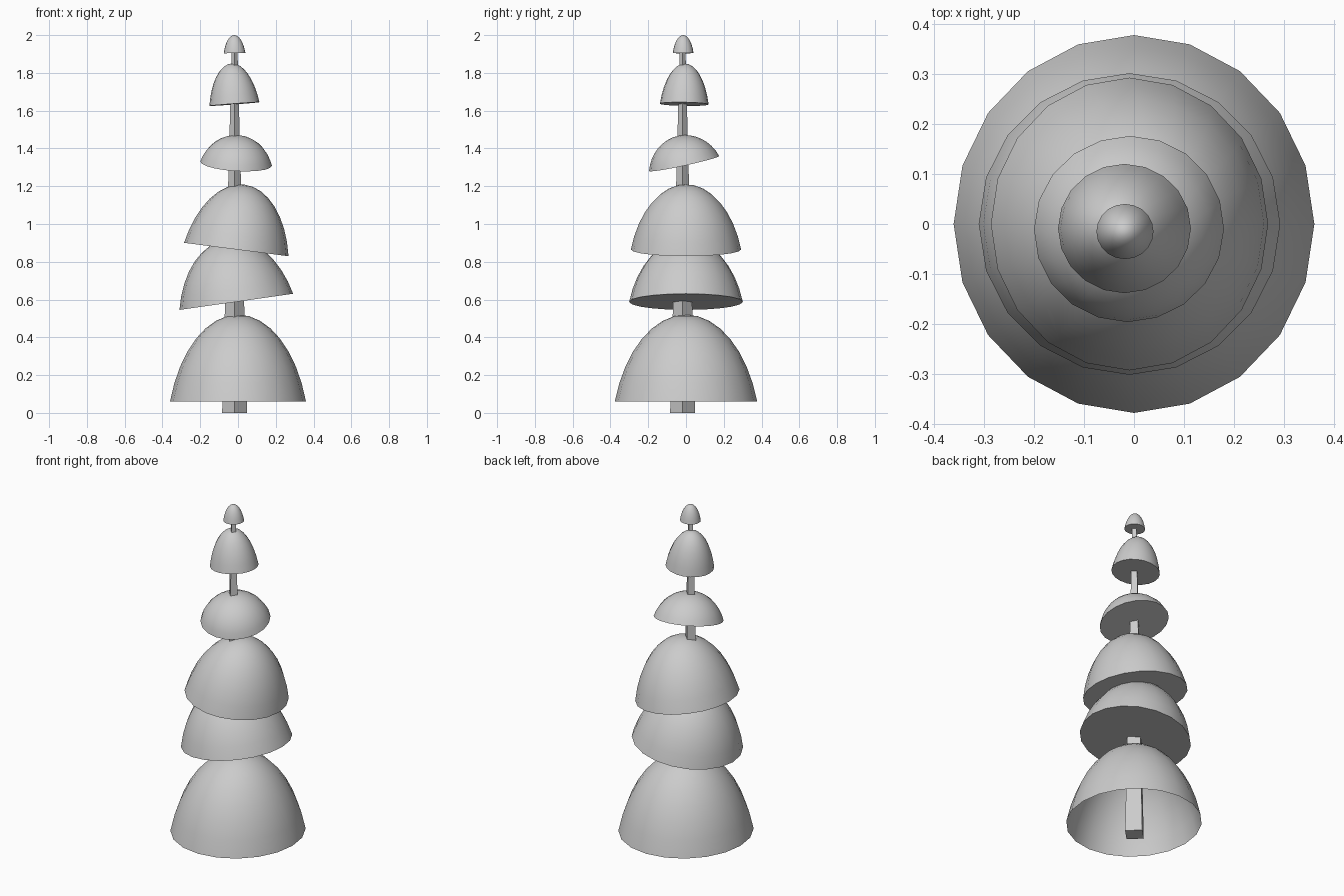
import bpy, bmesh
from math import sin, cos, pi, radians

if "Cube" in bpy.data.objects:
    bpy.data.objects.remove(bpy.data.objects["Cube"])

SIDES, RINGS, CUT = 20, 8, radians(72)


def finish(name, bm, angle):
    bmesh.ops.recalc_face_normals(bm, faces=bm.faces)
    mesh = bpy.data.meshes.new(name)
    bm.to_mesh(mesh)
    bm.free()
    mesh.shade_smooth()
    mesh.set_sharp_from_angle(angle=radians(angle))
    obj = bpy.data.objects.new(name, mesh)
    bpy.context.collection.objects.link(obj)
    return obj


def dome(name, base, rx, ry, height, tilt=(0, 0), closed=True):
    """Ellipsoid cap with its rim centred on base, tilted about x and y."""
    bm = bmesh.new()
    top = bm.verts.new((0, 0, height))
    rings = []
    for i in range(1, RINGS + 1):
        t = CUT * i / RINGS
        r = sin(t) / sin(CUT)
        z = height * (cos(t) - cos(CUT)) / (1 - cos(CUT))
        rings.append([bm.verts.new((rx * r * cos(2 * pi * k / SIDES),
                                    ry * r * sin(2 * pi * k / SIDES), z))
                      for k in range(SIDES)])
    for k in range(SIDES):
        n = (k + 1) % SIDES
        bm.faces.new((top, rings[0][k], rings[0][n]))
        for a, b in zip(rings, rings[1:]):
            bm.faces.new((a[k], b[k], b[n], a[n]))
    if closed:
        bm.faces.new(rings[-1][::-1])
    obj = finish(name, bm, 40)
    obj.location = base
    obj.rotation_euler = (radians(tilt[0]), radians(tilt[1]), 0)


# Foliage tiers, bottom to top (the lowest is an open shell)
dome("foliage_tier_1", (0, 0, 0.06), 0.36, 0.377, 0.46, closed=False)
dome("foliage_tier_2", (-0.009, 0, 0.588), 0.304, 0.301, 0.335, (0, -8.1))
dome("foliage_tier_3", (-0.009, 0, 0.865), 0.279, 0.292, 0.346, (0, 7.3))
dome("foliage_tier_4", (-0.01, -0.01, 1.32), 0.19, 0.19, 0.15, (12.2, 3.5))
dome("foliage_tier_5", (-0.019, -0.009, 1.635), 0.133, 0.129, 0.215, (-1, -4.3))
dome("foliage_tip", (-0.018, -0.015, 1.905), 0.057, 0.055, 0.095, (0, -1.5))

# Tapered four-sided trunk, corners on the axes
bm = bmesh.new()
bmesh.ops.create_cone(bm, cap_ends=True, segments=4, radius1=0.066,
                      radius2=0.015, depth=1.93)
trunk = finish("trunk", bm, 30)
trunk.location = (-0.018, -0.018, 0.965)
